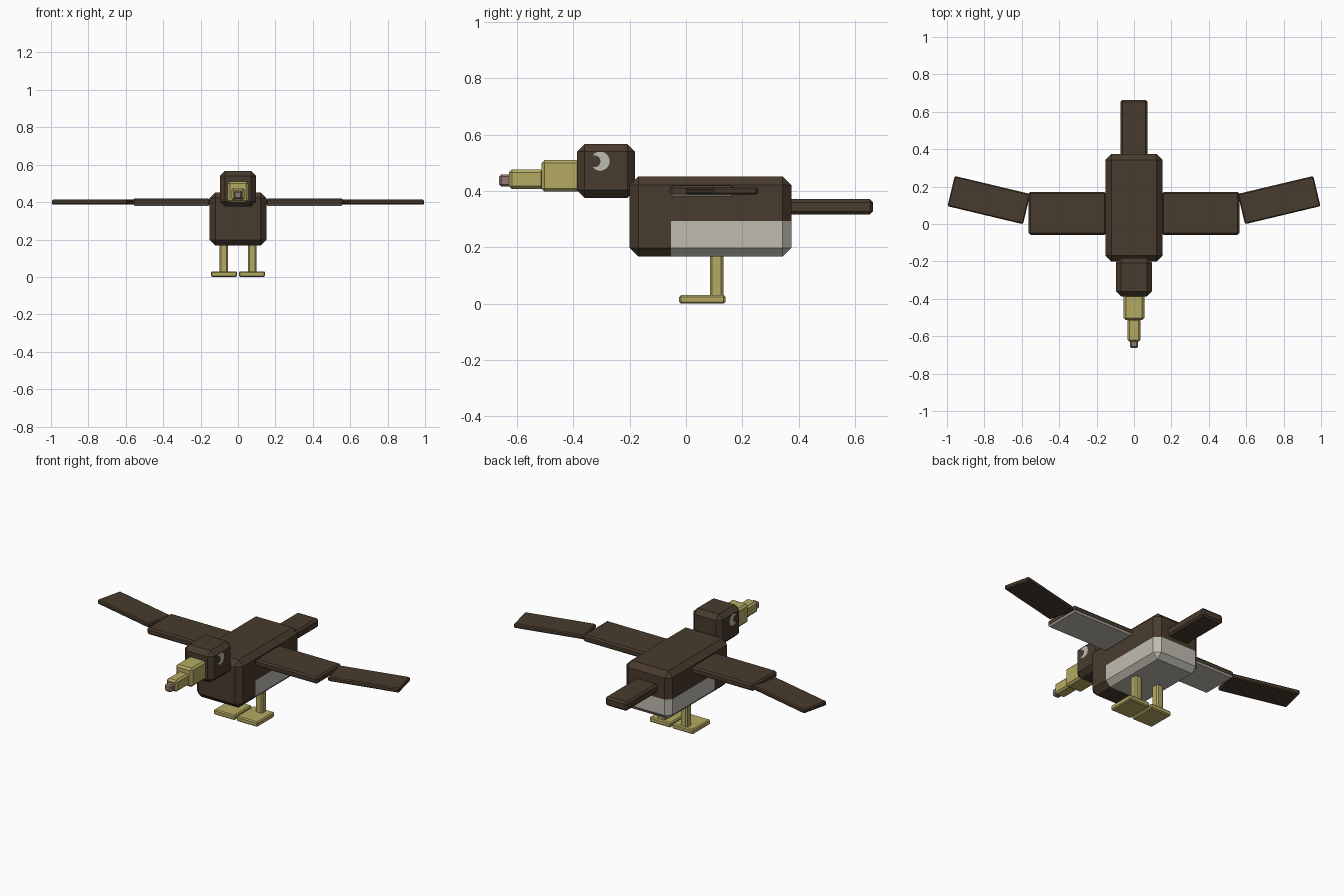
import bpy, bmesh, math
from mathutils import Matrix, Vector

if "Cube" in bpy.data.objects:
    bpy.data.objects.remove(bpy.data.objects["Cube"])


def material(name, rgb):
    m = bpy.data.materials.new(name)
    m.diffuse_color = (*rgb, 1)
    m.use_nodes = True
    m.node_tree.nodes["Principled BSDF"].inputs["Base Color"].default_value = m.diffuse_color
    return m


BROWN = material("dark brown", (0.066, 0.044, 0.027))
WHITE = material("off white", (0.52, 0.50, 0.44))
YELLOW = material("dull yellow", (0.46, 0.40, 0.125))
PINK = material("dusky pink", (0.29, 0.20, 0.17))


def block(name, xs, ys, zs, chamfer, mats, cuts=(), rule=None, turn=0):
    """Chamfered box between given limits; rule(centre, normal) marks faces of the second colour."""
    lims = (xs, ys, zs)
    mid = Vector([(a + b) / 2 for a, b in lims])
    size = [b - a for a, b in lims]
    bm = bmesh.new()
    bmesh.ops.create_cube(bm, size=1, matrix=Matrix.Diagonal((*size, 1)))
    bmesh.ops.bevel(bm, geom=bm.edges[:], offset=chamfer, segments=1, affect='EDGES')
    bmesh.ops.transform(bm, matrix=Matrix.Translation(mid) @ Matrix.Rotation(turn, 4, 'Z'),
                        verts=bm.verts[:])
    for co, no in cuts:
        bmesh.ops.bisect_plane(bm, geom=bm.verts[:] + bm.edges[:] + bm.faces[:],
                               plane_co=co, plane_no=no)
    bm.normal_update()
    if rule:
        for f in bm.faces:
            f.material_index = int(rule(f.calc_center_median(), f.normal))
    return finish(name, bm, mats)


def finish(name, bm, mats):
    me = bpy.data.meshes.new(name)
    bm.to_mesh(me)
    bm.free()
    for m in mats:
        me.materials.append(m)
    ob = bpy.data.objects.new(name, me)
    bpy.context.collection.objects.link(ob)
    return ob


def eye(name, side):
    """Thin crescent plate on the side of the head, open towards the beak."""
    bm = bmesh.new()
    n, R, r, shift = 16, 0.034, 0.021, -0.020
    tip = math.acos((R * R + shift * shift - r * r) / (2 * R * shift))
    tip_in = math.atan2(R * math.sin(tip), R * math.cos(tip) - shift)
    rows = []
    for i in range(n + 1):
        t = 2 * i / n - 1
        a, b = t * tip, t * tip_in
        pts = ((R * math.cos(a), R * math.sin(a)), (shift + r * math.cos(b), r * math.sin(b)))
        rows.append([bm.verts.new((side * 0.0985, -0.305 + y, 0.506 + z)) for y, z in pts])
    for p, q in zip(rows, rows[1:]):
        bm.faces.new((p[0], q[0], q[1], p[1]) if side > 0 else (p[1], q[1], q[0], p[0]))
    bmesh.ops.remove_doubles(bm, verts=bm.verts[:], dist=1e-6)
    finish(name, bm, [WHITE])


# Body with pale rear belly
block("body", (-0.152, 0.152), (-0.20, 0.374), (0.167, 0.452), 0.031, [BROWN, WHITE],
      cuts=[((0, -0.053, 0), (0, 1, 0)), ((0, 0, 0.293), (0, 0, 1))],
      rule=lambda c, n: c.y > -0.053 and c.z < 0.293)

# Head, stepped beak and tail
block("head", (-0.097, 0.097), (-0.387, -0.181), (0.376, 0.567), 0.027, [BROWN])
block("beak_base", (-0.055, 0.055), (-0.514, -0.375), (0.398, 0.510), 0.011, [YELLOW])
block("beak_middle", (-0.034, 0.034), (-0.629, -0.505), (0.408, 0.476), 0.010, [YELLOW])
block("beak_tip", (-0.022, 0.022), (-0.664, -0.620), (0.416, 0.459), 0.008, [PINK])
block("tail", (-0.072, 0.072), (0.36, 0.664), (0.317, 0.371), 0.011, [BROWN])

for side, tag in ((1, "right"), (-1, "left")):
    def span(a, b):
        return tuple(sorted((side * a, side * b)))

    eye(tag + "_eye", side)
    # Wings: inner panel with a pale underside, outer panel swept back
    block(tag + "_inner_wing", span(0.150, 0.563), (-0.058, 0.171), (0.380, 0.420), 0.009,
          [BROWN, WHITE], rule=lambda c, n: n.z < -0.3)
    block(tag + "_outer_wing", span(0.5685, 0.9835), (0.045, 0.211), (0.387, 0.413), 0.006,
          [BROWN], turn=side * math.radians(13.4))
    # Legs and flat feet
    block(tag + "_leg", span(0.053, 0.099), (0.085, 0.133), (0.015, 0.20), 0.008, [YELLOW])
    block(tag + "_foot", span(0.005, 0.145), (-0.024, 0.140), (0.0, 0.030), 0.006, [YELLOW])
